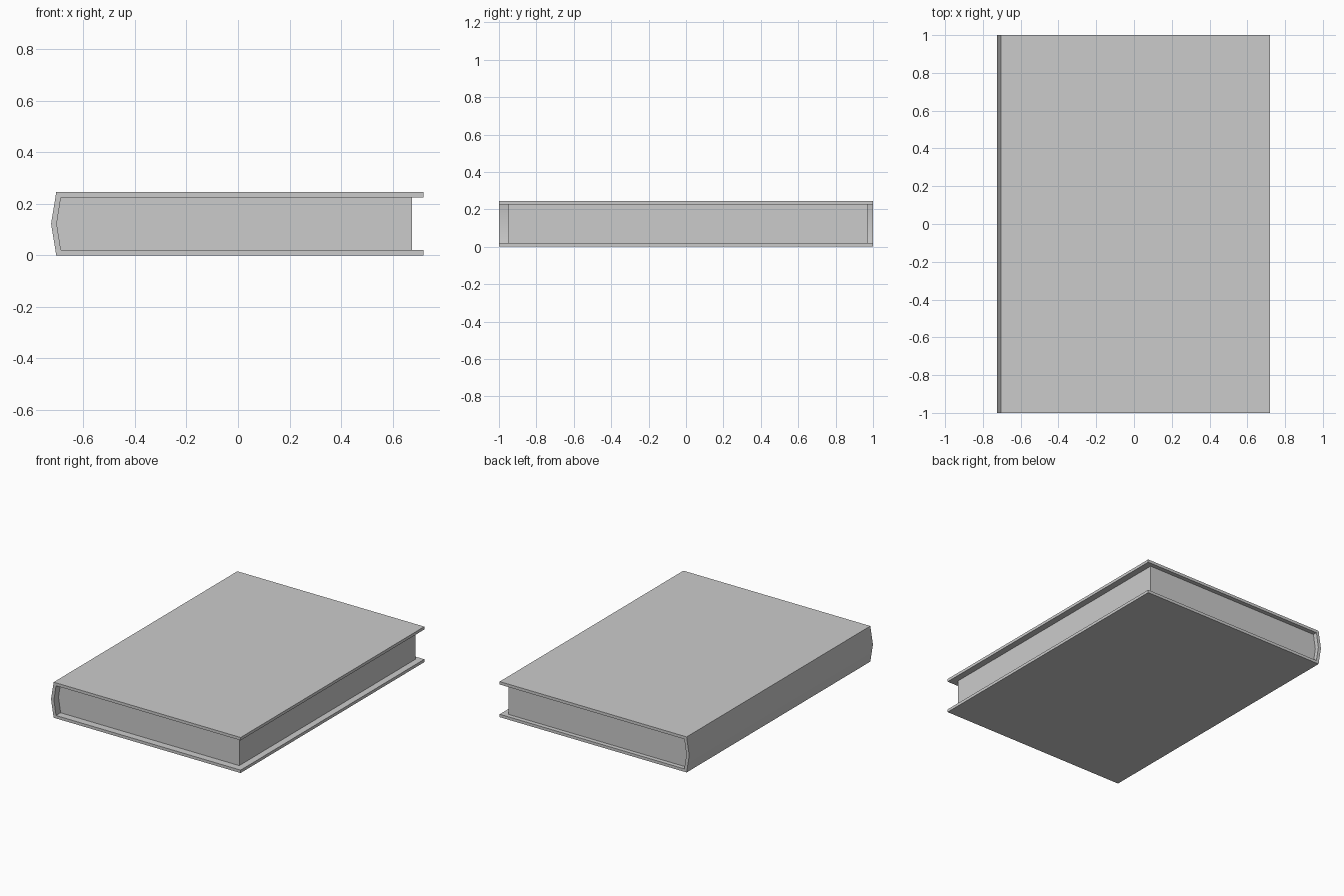
import bpy
import bmesh

cube = bpy.data.objects.get("Cube")
if cube:
    bpy.data.objects.remove(cube, do_unlink=True)

# Shared flat grey
grey = bpy.data.materials.new("plain grey")
grey.use_nodes = True
colour = (0.6, 0.6, 0.6, 1)
grey.diffuse_color = colour
grey.node_tree.nodes["Principled BSDF"].inputs["Base Color"].default_value = colour

HEIGHT = 0.245
BOARD = 0.02
MID = HEIGHT / 2
TOP = HEIGHT - BOARD


def extrude_profile(name, profile, y0, y1):
    """Extrude a closed (x, z) outline along y."""
    bm = bmesh.new()
    face = bm.faces.new([bm.verts.new((x, y0, z)) for x, z in profile])
    grown = bmesh.ops.extrude_face_region(bm, geom=[face])
    verts = [v for v in grown["geom"] if isinstance(v, bmesh.types.BMVert)]
    bmesh.ops.translate(bm, verts=verts, vec=(0, y1 - y0, 0))
    bmesh.ops.recalc_face_normals(bm, faces=bm.faces)
    mesh = bpy.data.meshes.new(name)
    bm.to_mesh(mesh)
    bm.free()
    mesh.materials.append(grey)
    obj = bpy.data.objects.new(name, mesh)
    bpy.context.collection.objects.link(obj)
    return obj


# Cover: two boards joined by a softly ridged spine
outer = [(0.72, 0), (-0.705, 0), (-0.725, MID), (-0.705, HEIGHT), (0.72, HEIGHT)]
inner = [(0.72, TOP), (-0.687, TOP), (-0.703, MID), (-0.687, BOARD), (0.72, BOARD)]
cover = extrude_profile("cover", outer + inner, -1, 1)

# Page block, set back from the cover edges and fitted into the spine
pages = extrude_profile(
    "pages", inner[1:4] + [(0.675, BOARD), (0.675, TOP)], -0.95, 0.97)

# Smooth the spine ridge, keep all other edges sharp
for obj in (cover, pages):
    bpy.context.view_layer.objects.active = obj
    obj.select_set(True)
bpy.ops.object.shade_smooth_by_angle(angle=0.52)
